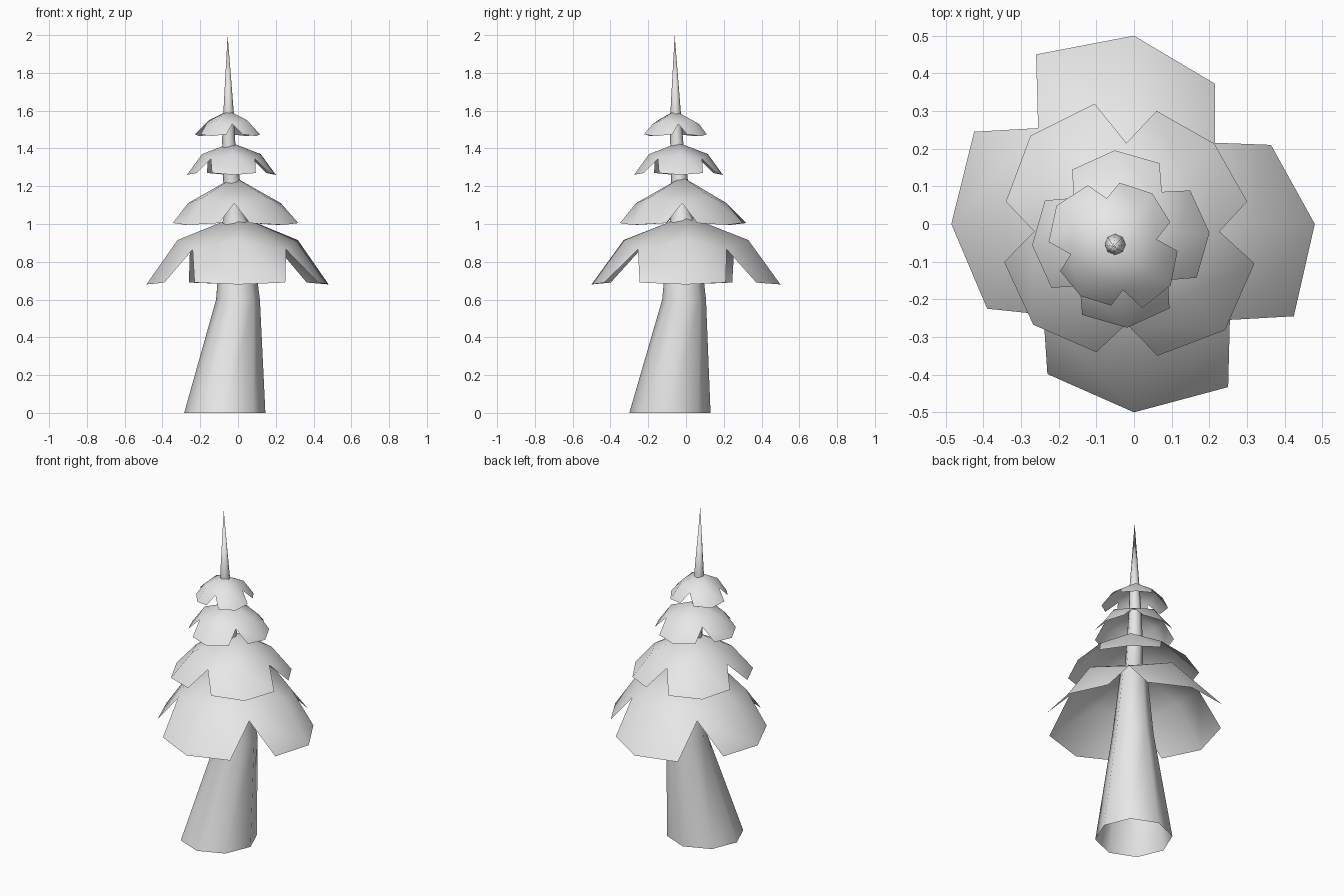
import bpy
import bmesh
from math import cos, sin, radians, tau

cube = bpy.data.objects.get("Cube")
if cube:
    bpy.data.objects.remove(cube, do_unlink=True)

# Single plain grey
GREY = (0.8, 0.8, 0.8, 1.0)
grey = bpy.data.materials.new("plain_grey")
grey.use_nodes = True
grey.diffuse_color = GREY
grey.node_tree.nodes["Principled BSDF"].inputs["Base Color"].default_value = GREY


def finish(name, bm):
    """Turn a bmesh into a smooth shaded object."""
    bmesh.ops.recalc_face_normals(bm, faces=bm.faces)
    mesh = bpy.data.meshes.new(name)
    bm.to_mesh(mesh)
    bm.free()
    mesh.materials.append(grey)
    mesh.shade_smooth()
    obj = bpy.data.objects.new(name, mesh)
    bpy.context.scene.collection.objects.link(obj)
    return obj


def build_trunk(name, rings, tip, sides=8):
    """Leaning tapered tube, open below, ending in a sharp spire."""
    bm = bmesh.new()
    loops = []
    for x, y, z, r in rings:
        loops.append([bm.verts.new((x + r * cos(tau * i / sides),
                                    y + r * sin(tau * i / sides), z))
                      for i in range(sides)])
    for low, high in zip(loops, loops[1:]):
        for i in range(sides):
            j = (i + 1) % sides
            bm.faces.new((low[i], low[j], high[j], high[i]))
    point = bm.verts.new(tip)
    top = loops[-1]
    for i in range(sides):
        bm.faces.new((top[i], top[(i + 1) % sides], point))
    return finish(name, bm)


def build_tier(name, centre, turn, lobes, peak_z, fold_z, notch_z, rim_z, spread=31):
    """Open umbrella with four folded lobes.
    Each lobe gives radii: first corner, tip, second corner, following notch."""
    bm = bmesh.new()

    def vert(r, angle, z):
        a = radians(angle)
        return bm.verts.new((centre[0] + r * cos(a), centre[1] + r * sin(a), z))

    peak = bm.verts.new((*centre, peak_z))
    notches = [vert(lobe[3], turn + 90 * i + 45, notch_z) for i, lobe in enumerate(lobes)]
    for i, (first, tip, second, _) in enumerate(lobes):
        angle = turn + 90 * i
        before, after = notches[i - 1], notches[i]
        fold = vert(tip * 0.66, angle, fold_z)
        corner_a = vert(first, angle - spread, rim_z)
        end = vert(tip, angle, rim_z - 0.01)
        corner_b = vert(second, angle + spread, rim_z)
        bm.faces.new((peak, before, fold))
        bm.faces.new((peak, fold, after))
        bm.faces.new((before, corner_a, end, fold))
        bm.faces.new((fold, end, corner_b, after))
    return finish(name, bm)


# Trunk and spire: x, y, z, radius
build_trunk("trunk", [
    (-0.07, -0.085, 0.0, 0.215),
    (0.0, -0.01, 0.6, 0.116),
    (-0.01, -0.015, 1.0, 0.075),
    (-0.02, -0.025, 1.06, 0.05),
    (-0.035, -0.035, 1.24, 0.044),
    (-0.05, -0.05, 1.45, 0.034),
    (-0.05, -0.055, 1.6, 0.027),
], (-0.055, -0.06, 2.0))

# Foliage tiers, from the widest to the smallest
build_tier("foliage_bottom", (0, 0), 0,
           [(0.49, 0.48, 0.42, 0.305), (0.43, 0.5, 0.52, 0.36),
            (0.49, 0.485, 0.45, 0.34), (0.46, 0.5, 0.5, 0.36)],
           1.045, 0.915, 0.865, 0.69, spread=30)
build_tier("foliage_lower", (-0.02, -0.02), 45,
           [(0.33, 0.33, 0.33, 0.235), (0.35, 0.36, 0.33, 0.245),
            (0.335, 0.35, 0.33, 0.245), (0.34, 0.37, 0.35, 0.247)],
           1.25, 1.14, 1.11, 1.005)
build_tier("foliage_upper", (-0.035, -0.04), 4,
           [(0.226, 0.236, 0.225, 0.166)] * 4,
           1.43, 1.37, 1.345, 1.27)
build_tier("foliage_top", (-0.05, -0.06), 55,
           [(0.16, 0.172, 0.17, 0.13), (0.178, 0.19, 0.177, 0.12),
            (0.16, 0.16, 0.157, 0.117), (0.178, 0.18, 0.166, 0.112)],
           1.6, 1.55, 1.53, 1.475)
